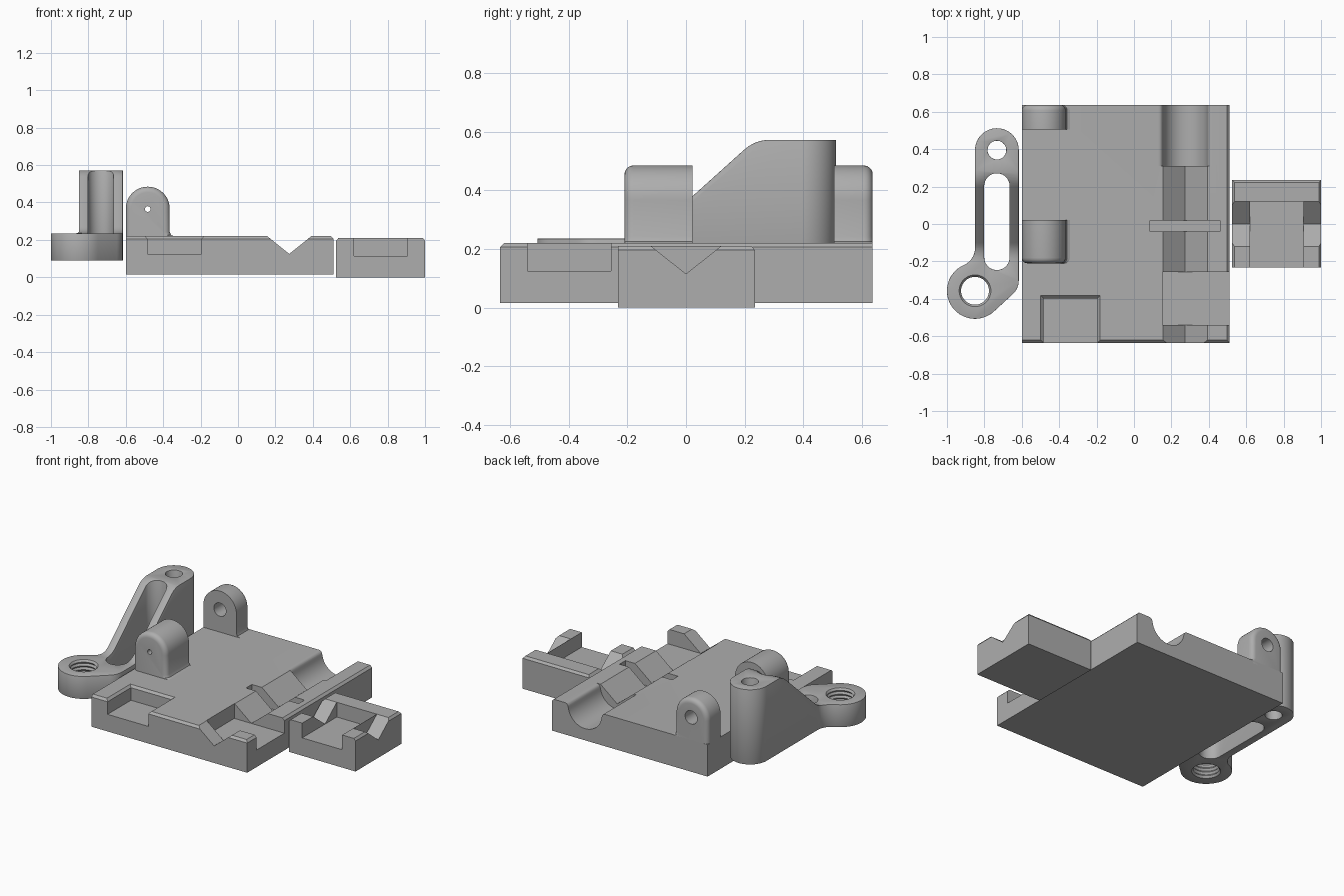
import bpy, bmesh, math
from mathutils import Vector

if "Cube" in bpy.data.objects:
    bpy.data.objects.remove(bpy.data.objects["Cube"])

gray = bpy.data.materials.new("plain_gray")
gray.diffuse_color = (0.42, 0.42, 0.42, 1)
gray.use_nodes = True
gray.node_tree.nodes["Principled BSDF"].inputs["Base Color"].default_value = gray.diffuse_color


def loft(name, rings):
    """Solid from a list of equal-length rings of 3D points, capped at both ends."""
    bm = bmesh.new()
    vs = [[bm.verts.new(p) for p in ring] for ring in rings]
    n = len(vs[0])
    for a, b in zip(vs, vs[1:]):
        for i in range(n):
            bm.faces.new((a[i], a[(i + 1) % n], b[(i + 1) % n], b[i]))
    bm.faces.new(vs[0])
    bm.faces.new(vs[-1])
    bmesh.ops.recalc_face_normals(bm, faces=bm.faces)
    me = bpy.data.meshes.new(name)
    bm.to_mesh(me)
    bm.free()
    me.materials.append(gray)
    ob = bpy.data.objects.new(name, me)
    bpy.context.collection.objects.link(ob)
    return ob


def place(pts, axis, d):
    """Put 2D points on the plane at distance d along an axis."""
    put = {'x': lambda p: (d, p[0], p[1]), 'y': lambda p: (p[0], d, p[1]), 'z': lambda p: (p[0], p[1], d)}
    return [put[axis](p) for p in pts]


def prism(name, pts, axis, a, b):
    return loft(name, [place(pts, axis, a), place(pts, axis, b)])


def rect(x0, x1, y0, y1):
    return [(x0, y0), (x1, y0), (x1, y1), (x0, y1)]


def box(x0, x1, y0, y1, z0, z1):
    return prism("box_cutter", rect(x0, x1, y0, y1), 'z', z0, z1)


def arc(cx, cy, r, a0, a1, n):
    return [(cx + r * math.cos(math.radians(a0 + (a1 - a0) * i / n)),
             cy + r * math.sin(math.radians(a0 + (a1 - a0) * i / n))) for i in range(n + 1)]


def circle(cx, cy, r, n=40):
    return arc(cx, cy, r, 0, 360, n)[:-1]


def blend(a, corner, b, n=6):
    """Rounded corner as a quadratic curve."""
    a, c, b = Vector(a), Vector(corner), Vector(b)
    return [tuple(a * (1 - t) ** 2 + c * 2 * t * (1 - t) + b * t * t) for t in [i / n for i in range(n + 1)]]


def bake(ob):
    dg = bpy.context.evaluated_depsgraph_get()
    me = bpy.data.meshes.new_from_object(ob.evaluated_get(dg))
    ob.modifiers.clear()
    ob.data = me


def combine(ob, tool, op='DIFFERENCE'):
    m = ob.modifiers.new("bool", 'BOOLEAN')
    m.object, m.operation, m.solver = tool, op, 'EXACT'
    bake(ob)
    bpy.data.objects.remove(tool)


def smooth(ob, angle=30):
    bpy.ops.object.select_all(action='DESELECT')
    ob.select_set(True)
    bpy.context.view_layer.objects.active = ob
    bpy.ops.object.shade_smooth_by_angle(angle=math.radians(angle))


# ---- base plate with a small chamfer around the front and right top edges
X0, X1, Y0, Y1, TOP, C = -0.6, 0.51, -0.635, 0.637, 0.22, 0.014
plate = loft("base_plate", [place(rect(X0, X1, Y0, Y1), 'z', 0.015),
                            place(rect(X0, X1, Y0, Y1), 'z', TOP - C),
                            place(rect(X0, X1 - C, Y0 + C, Y1), 'z', TOP)])
# V channel along the plate
vx, vw = 0.274, 0.118
slope = (TOP - 0.125) / vw
combine(plate, prism("v_cutter", [(vx, 0.125), (vx + 0.2, 0.125 + 0.2 * slope),
                                  (vx - 0.2, 0.125 + 0.2 * slope)], 'y', -0.8, 0.4))
# round channel with flared lips at the back
lip = 0.022
groove = ([(vx - 0.145, 0.3), (vx - 0.145, TOP + 0.001)]
          + blend((vx - 0.145, TOP), (vx - 0.123, TOP), (vx - 0.12, TOP - lip), 5)
          + arc(vx, TOP - 0.01, 0.12, 188, 352, 28)
          + blend((vx + 0.12, TOP - lip), (vx + 0.123, TOP), (vx + 0.145, TOP), 5)
          + [(vx + 0.145, TOP + 0.001), (vx + 0.145, 0.3)])
combine(plate, prism("groove_cutter", groove, 'y', 0.31, 0.8))
# side pocket, cross slot, front pocket with chamfered rim
combine(plate, box(0.153, 0.7, -0.54, -0.256, 0.125, 0.4))
combine(plate, box(0.085, 0.46, -0.04, 0.02, 0.1, 0.4))
combine(plate, loft("pocket_cutter", [place(rect(-0.485 - g, -0.195 + g, -0.8, -0.397 + g), 'z', z)
                                      for z, g in ((0.125, 0), (TOP - C, 0), (TOP, C), (0.3, C))]))
smooth(plate)


# ---- hinge lugs: arched blocks, rounded on the outer end, flared at the foot
def lug(name, sharp_y, round_y):
    cx, r0, cz, rr = -0.4825, 0.1175, 0.367, 0.03
    sign = 1 if round_y > sharp_y else -1

    def outline(d):
        r = r0 - d
        return (arc(cx, cz, r, 0, 180, 24) + [(cx - r, 0.2), (cx + r + 0.022, 0.2), (cx + r + 0.022, TOP)]
                + [(cx + r + 0.007, TOP + 0.006), (cx + r, TOP + 0.022)])
    rings = [place(outline(0), 'y', sharp_y)]
    for i in range(6):
        a = math.radians(90 * i / 5)
        rings.append(place(outline(rr * (1 - math.cos(a))), 'y', round_y - sign * rr * (1 - math.sin(a))))
    return loft(name, rings)


def lug_hole(r, a, b):
    return prism("hole_cutter", circle(-0.4825, 0.365, r, 32), 'y', a, b)


front_lug = lug("front_lug", 0.022, -0.21)
combine(front_lug, lug_hole(0.015, -0.4, 0.1))
combine(front_lug, lug_hole(0.043, -0.15, 0.1))
back_lug = lug("back_lug", 0.505, Y1)
combine(back_lug, lug_hole(0.043, 0.4, 0.8))
for ob in (front_lug, back_lug):
    smooth(ob)

# ---- small clamp block with an open pocket and a crosswise V
clamp = loft("clamp_block", [place(rect(0.525, 1.0, -0.232, 0.235), 'z', 0),
                             place(rect(0.525, 1.0, -0.232, 0.235), 'z', 0.196),
                             place(rect(0.537, 0.988, -0.232, 0.223), 'z', 0.21)])
combine(clamp, box(0.62, 0.905, -0.5, 0.12, 0.115, 0.4))
combine(clamp, prism("v_cutter", [(0, 0.115), (0.12, 0.21), (0.12, 0.3), (-0.12, 0.3), (-0.12, 0.21)],
                     'x', 0.4, 0.904))
combine(clamp, prism("v_cutter", [(0, 0.115), (0.12, 0.21), (0.12, 0.3), (-0.12, 0.3), (-0.12, 0.21)],
                     'x', 0.906, 1.2))

# ---- lever arm: plan outline trimmed by a side profile
BX, BY, SX = -0.85, -0.357, -0.733
plan = (arc(SX, 0.395, 0.117, 0, 180, 28)
        + arc(-0.95, -0.128, 0.1, 0, -66.4, 8)
        + arc(BX, BY, 0.15, 113.6, 312.5, 32)[1:]
        + arc(-0.716, -0.302, 0.1, -47.5, 0, 8))
arm = prism("lever_arm", plan, 'z', 0.09, 0.572)
side = ([(-0.7, 0.0), (0.7, 0.0), (0.7, 0.7), (0.7, 0.5719)]
        + blend((0.285, 0.5719), (0.236, 0.5719), (0.198, 0.538))
        + blend((-0.1, 0.27), (-0.139, 0.235), (-0.19, 0.235)) + [(-0.7, 0.235)])
side = [p for p in side if p != (0.7, 0.7)]
combine(arm, prism("side_cutter", side, 'x', -1.3, -0.3), 'INTERSECT')
# long slot
slot = arc(SX, 0.203, 0.068, 0, 180, 20) + arc(SX, -0.178, 0.068, 180, 360, 20)
combine(arm, prism("slot_cutter", slot, 'z', 0, 0.7))
# pivot hole and threaded hole
combine(arm, prism("hole_cutter", circle(SX, 0.395, 0.05), 'z', 0, 0.7))
levels = [(0.05, 0.085)] + [(0.09 + 0.145 * i / 12, 0.074 if i % 2 else 0.085) for i in range(13)] + [(0.3, 0.085)]
combine(arm, loft("thread_cutter", [place(circle(BX, BY, r), 'z', z) for z, r in levels]))
# softened rims
bevel = arm.modifiers.new("soft_rims", 'BEVEL')
bevel.width, bevel.segments, bevel.limit_method = 0.008, 2, 'ANGLE'
bevel.angle_limit = math.radians(50)
bake(arm)
smooth(arm)
